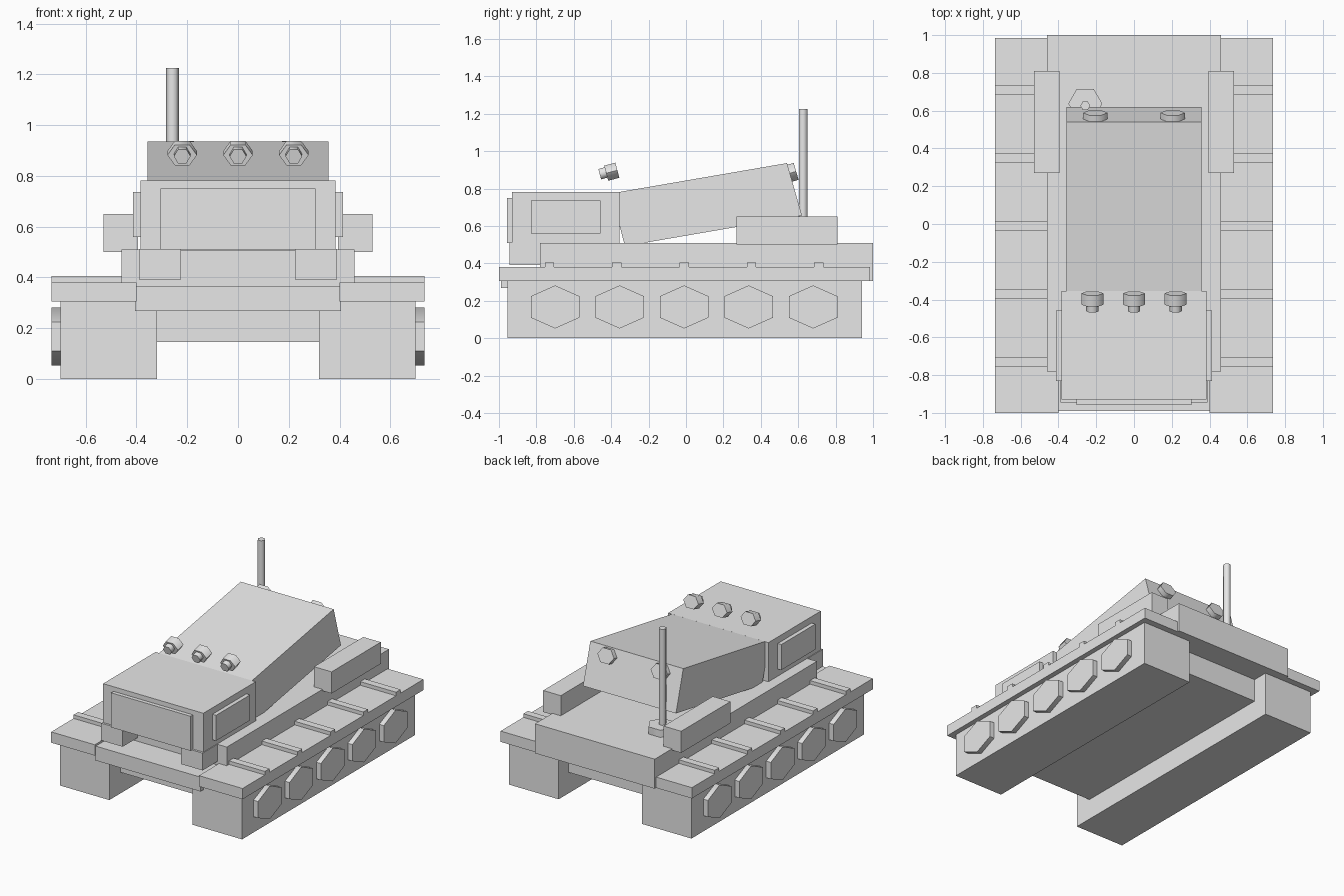
import bpy, bmesh, math
from mathutils import Matrix, Vector

if "Cube" in bpy.data.objects:
    bpy.data.objects.remove(bpy.data.objects["Cube"])

grey = bpy.data.materials.new("plain grey")
grey.diffuse_color = (0.8, 0.8, 0.8, 1)
grey.use_nodes = True
grey.node_tree.nodes["Principled BSDF"].inputs["Base Color"].default_value = grey.diffuse_color


def finish(name, bm):
    bmesh.ops.recalc_face_normals(bm, faces=bm.faces)
    me = bpy.data.meshes.new(name)
    bm.to_mesh(me)
    bm.free()
    me.materials.append(grey)
    ob = bpy.data.objects.new(name, me)
    bpy.context.collection.objects.link(ob)
    return ob


def box(name, x, y, z):
    """Box from three (min, max) ranges."""
    bm = bmesh.new()
    size = [b - a for a, b in (x, y, z)]
    mid = [(a + b) / 2 for a, b in (x, y, z)]
    bmesh.ops.create_cube(bm, size=1, matrix=Matrix.Translation(mid) @ Matrix.Diagonal((*size, 1)))
    return finish(name, bm)


def pair(name, x, y, z):
    """The same box on the right and left."""
    box(name + "_right", x, y, z)
    box(name + "_left", (-x[1], -x[0]), y, z)


def hexagon(name, centre, axis, radius, depth, stretch=(1, 1)):
    """Smooth six-sided disc; for axes in the yz plane its corners point along x."""
    axis = Vector(axis).normalized()
    side = Vector((1, 0, 0)) if abs(axis.x) < 0.5 else Vector((0, 0, 1))
    up = axis.cross(side)
    rot = Matrix((side, up, axis)).transposed().to_4x4()
    bm = bmesh.new()
    bmesh.ops.create_cone(bm, cap_ends=True, segments=6, radius1=radius, radius2=radius, depth=depth)
    # put one corner exactly on the local x axis
    v = bm.verts[:][0].co
    turn = Matrix.Rotation(-math.atan2(v.y, v.x), 4, 'Z')
    bm.transform(Matrix.Translation(centre) @ rot @ Matrix.Diagonal((*stretch, 1, 1)) @ turn)
    ob = finish(name, bm)
    bpy.context.view_layer.objects.active = ob
    ob.select_set(True)
    bpy.ops.object.shade_smooth_by_angle(angle=math.radians(65))
    ob.select_set(False)


# Running gear: tracks, fenders, ribs and wheels
pair("track", (0.32, 0.70), (-0.955, 0.94), (0, 0.305))
pair("fender", (0.40, 0.735), (-1.0, 0.985), (0.305, 0.38))
for i in range(5):
    y = -0.73 + 0.36 * i
    pair(f"fender_rib_{i}", (0.44, 0.735), (y - 0.025, y + 0.025), (0.37, 0.405))
    y = -0.70 + 0.345 * i
    for s, side in ((1, "right"), (-1, "left")):
        hexagon(f"wheel_{side}_{i}", (s * 0.7125, y, 0.167), (s, 0, 0), 0.115, 0.045, (1, 1.3))

# Hull
box("lower_hull", (-0.33, 0.33), (-0.83, 0.83), (0.145, 0.32))
box("upper_hull", (-0.46, 0.46), (-0.78, 1.0), (0.305, 0.51))
box("front_bumper", (-0.405, 0.405), (-0.99, -0.75), (0.267, 0.367))
pair("storage_box", (0.395, 0.53), (0.27, 0.81), (0.50, 0.65))

# Cab with front plate, side panels and front blocks
box("cab", (-0.385, 0.385), (-0.93, -0.355), (0.505, 0.782))
box("front_plate", (-0.305, 0.305), (-0.957, -0.92), (0.51, 0.75))
pair("side_panel", (0.37, 0.413), (-0.83, -0.457), (0.56, 0.737))
pair("front_block", (0.225, 0.39), (-0.945, -0.77), (0.392, 0.512))

# Sloping rear body: side profile pushed across x
profile = [(-0.36, 0.781), (0.54, 0.936), (0.62, 0.655), (-0.25, 0.505), (-0.33, 0.505), (-0.36, 0.62)]
bm = bmesh.new()
face = bm.faces.new([bm.verts.new((-0.357, y, z)) for y, z in profile])
ext = bmesh.ops.extrude_face_region(bm, geom=[face])
bmesh.ops.translate(bm, vec=(0.714, 0, 0), verts=[g for g in ext["geom"] if isinstance(g, bmesh.types.BMVert)])
finish("rear_body", bm)

# Roof lamps and rear lamps
for i, x in enumerate((-0.22, 0, 0.22)):
    hexagon(f"roof_lamp_{i}", (x, -0.397, 0.89), (0, -0.966, -0.259), 0.058, 0.062, (1, 0.83))
    hexagon(f"roof_lamp_lens_{i}", (x, -0.442, 0.882), (0, -0.966, -0.259), 0.033, 0.04)
for i, x in enumerate((-0.205, 0.205)):
    hexagon(f"rear_lamp_{i}", (x, 0.572, 0.887), (0, 0.96, 0.28), 0.064, 0.035, (1, 0.85))

# Antenna
hexagon("antenna_base", (-0.258, 0.637, 0.535), (0, 0, 1), 0.09, 0.05)
hexagon("antenna", (-0.258, 0.626, 0.88), (0, 0, 1), 0.026, 0.69)
